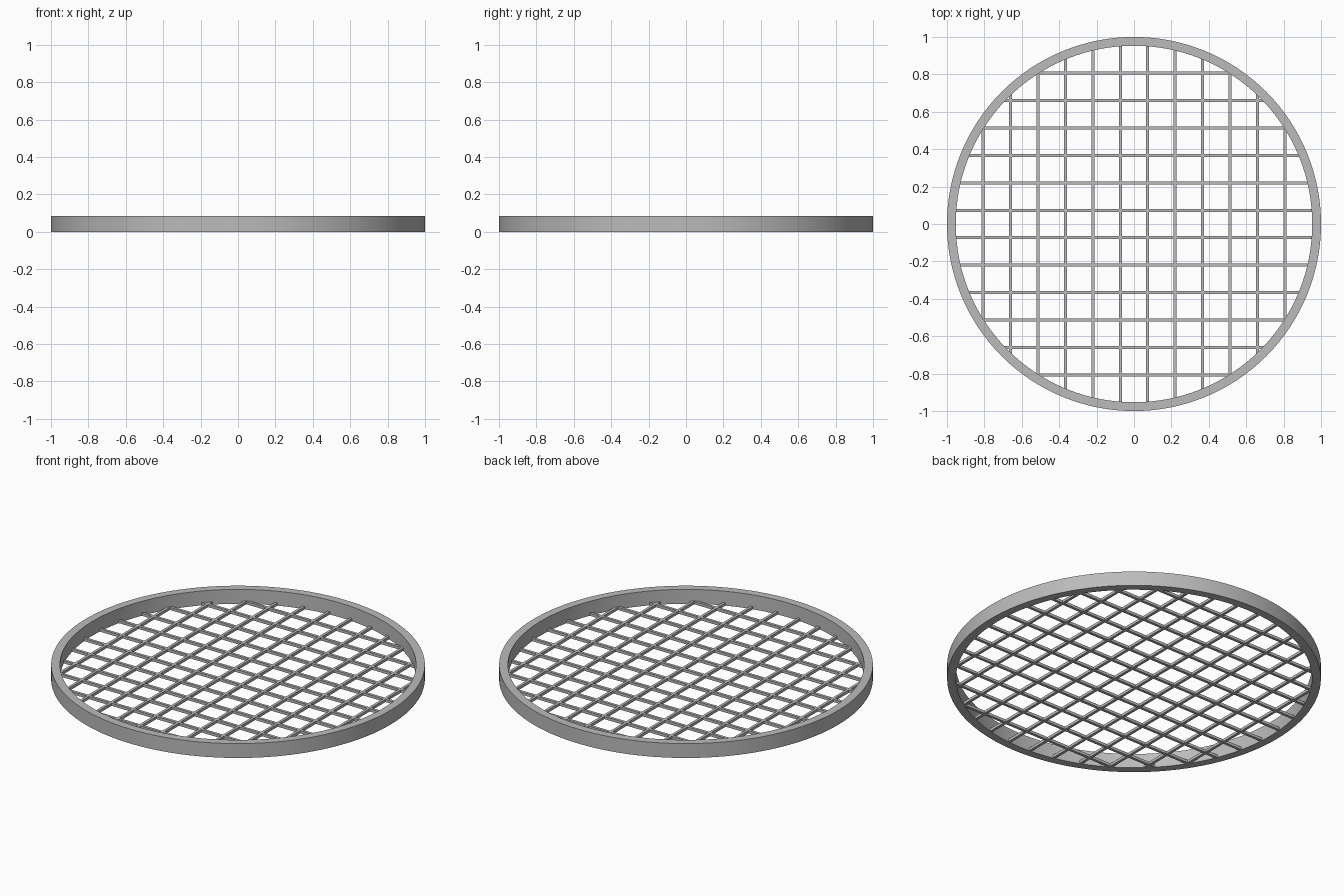
import bpy
import bmesh
import math

cube = bpy.data.objects.get("Cube")
if cube:
    bpy.data.objects.remove(cube, do_unlink=True)

OUTER, INNER, HEIGHT = 1.0, 0.953, 0.085
BAR, PITCH, BARS = 0.016, 0.1467, 12
SEGMENTS = 128

steel = bpy.data.materials.new("grey_steel")
steel.use_nodes = True
colour = (0.5, 0.5, 0.5, 1)
steel.diffuse_color = colour
steel.node_tree.nodes["Principled BSDF"].inputs["Base Color"].default_value = colour


def add_object(name, bm):
    bmesh.ops.recalc_face_normals(bm, faces=bm.faces[:])
    mesh = bpy.data.meshes.new(name)
    bm.to_mesh(mesh)
    bm.free()
    mesh.materials.append(steel)
    obj = bpy.data.objects.new(name, mesh)
    bpy.context.collection.objects.link(obj)
    return obj


# Rim: rectangular section spun round the z axis
bm = bmesh.new()
section = [(INNER, 0), (OUTER, 0), (OUTER, HEIGHT), (INNER, HEIGHT)]
verts = [bm.verts.new((r, 0, z)) for r, z in section]
edges = [bm.edges.new((verts[i], verts[i - 1])) for i in range(len(verts))]
bmesh.ops.spin(bm, geom=verts + edges, cent=(0, 0, 0), axis=(0, 0, 1),
               angle=math.tau, steps=SEGMENTS, use_merge=True)
bmesh.ops.remove_doubles(bm, verts=bm.verts[:], dist=0.0001)
rim = add_object("rim", bm)
bpy.ops.object.select_all(action="DESELECT")
rim.select_set(True)
bpy.context.view_layer.objects.active = rim
bpy.ops.object.shade_smooth_by_angle(angle=math.radians(30))


# Grid: square bars trimmed to reach just inside the rim wall
def add_bars(name, along_x):
    bm = bmesh.new()
    for i in range(BARS):
        offset = (i - (BARS - 1) / 2) * PITCH
        half = math.sqrt((INNER + 0.012) ** 2 - offset ** 2)
        centre = (0, offset) if along_x else (offset, 0)
        size = (2 * half, BAR) if along_x else (BAR, 2 * half)
        box = bmesh.ops.create_cube(bm, size=1)["verts"]
        bmesh.ops.scale(bm, verts=box, vec=(*size, BAR))
        bmesh.ops.translate(bm, verts=box, vec=(*centre, BAR / 2 + 0.001))
    return add_object(name, bm)


add_bars("cross_bars", True)
add_bars("long_bars", False)
